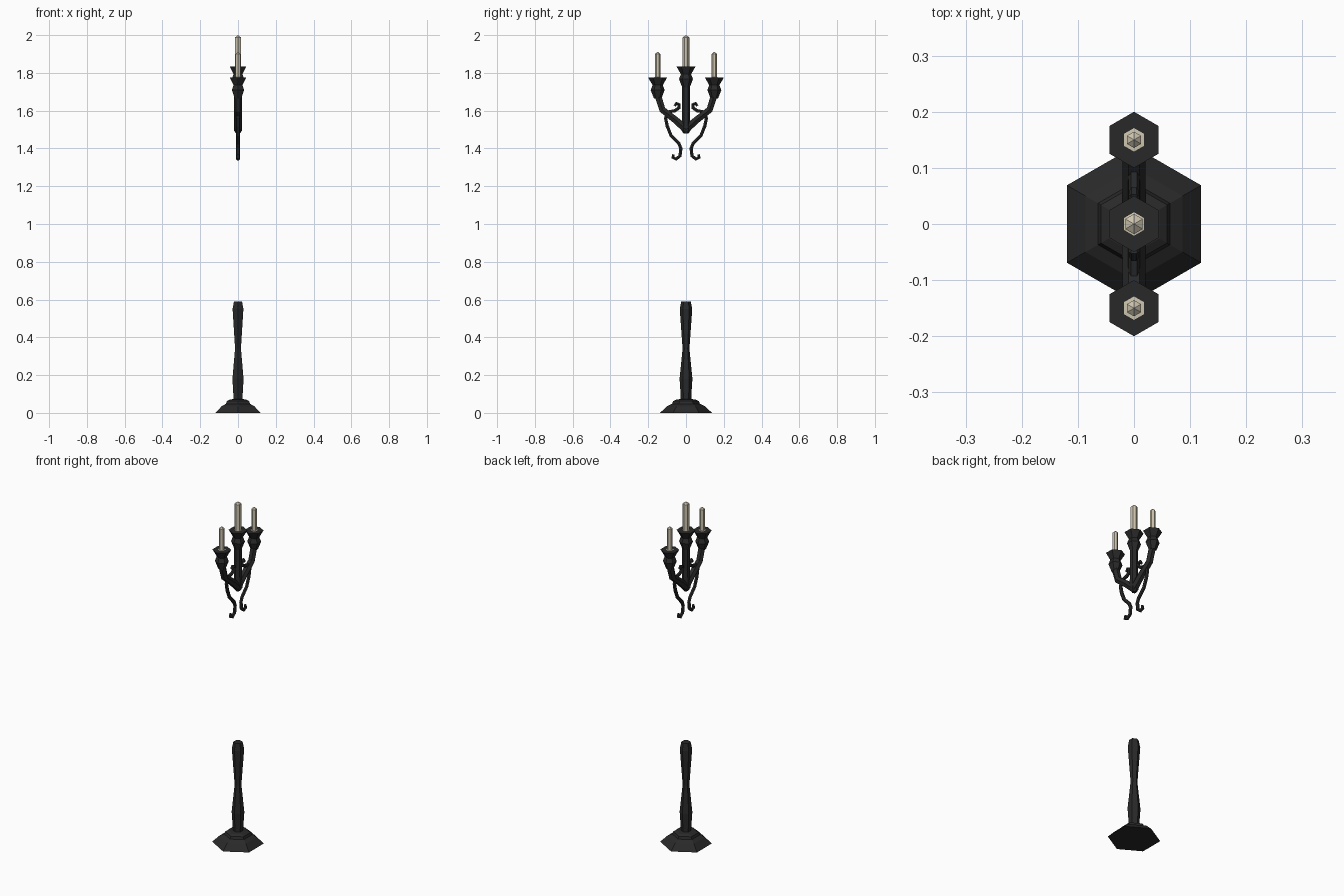
import bpy, bmesh, math
from mathutils import Vector

if "Cube" in bpy.data.objects:
    bpy.data.objects.remove(bpy.data.objects["Cube"])


def material(name, col):
    m = bpy.data.materials.new(name)
    m.diffuse_color = (*col, 1)
    m.use_nodes = True
    m.node_tree.nodes["Principled BSDF"].inputs["Base Color"].default_value = m.diffuse_color
    return m


IRON = material("black_iron", (0.022, 0.022, 0.022))
WAX = material("ivory_wax", (0.62, 0.56, 0.43))


def skin(name, rings, mat):
    """Join rings of points into a closed flat-shaded tube."""
    bm = bmesh.new()
    vs = [[bm.verts.new(p) for p in r] for r in rings]
    n = len(vs[0])
    for a, b in zip(vs, vs[1:]):
        for i in range(n):
            j = (i + 1) % n
            bm.faces.new((a[i], a[j], b[j], b[i]))
    bm.faces.new(vs[0][::-1])
    bm.faces.new(vs[-1])
    bmesh.ops.remove_doubles(bm, verts=bm.verts, dist=1e-5)
    bmesh.ops.recalc_face_normals(bm, faces=bm.faces)
    me = bpy.data.meshes.new(name)
    bm.to_mesh(me)
    bm.free()
    me.materials.append(mat)
    ob = bpy.data.objects.new(name, me)
    bpy.context.collection.objects.link(ob)
    return ob


def lathe(name, profile, mat, y=0, z=0, n=6):
    """Hexagonal turned part with a corner pointing along y."""
    ang = [math.pi / 2 + math.tau * i / n for i in range(n)]
    return skin(name, [[(max(r, 0.0002) * math.cos(a), y + max(r, 0.0002) * math.sin(a), z + h)
                        for a in ang] for r, h in profile], mat)


def tube(name, path, radii, mat, side, n=6):
    """Tube along a (y, z) path, mirrored by side."""
    pts = [Vector((0, side * y, z)) for y, z in path]
    rings = []
    for i, p in enumerate(pts):
        t = (pts[min(i + 1, len(pts) - 1)] - pts[max(i - 1, 0)]).normalized()
        u = Vector((1, 0, 0))
        v = t.cross(u)
        r = radii[i]
        rings.append([p + r * (math.cos(a) * u + math.sin(a) * v)
                      for a in (math.tau * k / n for k in range(n))])
    return skin(name, rings, mat)


# Foot and lower stem
lathe("foot", [(0.138, 0), (0.1, 0.035), (0.074, 0.048), (0.068, 0.062),
               (0.052, 0.07), (0.03, 0.073)], IRON)
lathe("lower_stem", [(0.028, 0.065), (0.028, 0.09), (0.034, 0.18), (0.018, 0.34),
                     (0.033, 0.55), (0.025, 0.59)], IRON)

# Central upper column
lathe("upper_column", [(0.012, 1.478), (0.024, 1.495), (0.021, 1.6), (0.02, 1.73)], IRON)

# Cups with candles: y, rim height, candle radius, candle top
CUP = [(0.02, -0.11), (0.037, -0.066), (0.027, -0.04), (0.05, 0)]
for label, y, rim, r, top in (("centre", 0, 1.833, 0.018, 2.0),
                              ("left", -0.15, 1.775, 0.0145, 1.912),
                              ("right", 0.15, 1.775, 0.0145, 1.912)):
    lathe(label + "_cup", CUP, IRON, y, rim)
    lathe(label + "_candle", [(0.021, rim + 0.0005), (0.021, rim + 0.0015), (r, rim + 0.002),
                              (r, top - 0.012), (0, top)], WAX, y)

# Arms and scrollwork on both sides
ARM = [(0, 1.5), (0.055, 1.55), (0.125, 1.605), (0.15, 1.685)]
SCROLL = [(0.066, 1.368), (0.07, 1.352), (0.053, 1.344), (0.032, 1.36), (0.027, 1.4),
          (0.037, 1.425), (0.08, 1.47), (0.1, 1.52), (0.108, 1.56), (0.095, 1.593),
          (0.058, 1.6), (0.037, 1.615), (0.036, 1.632), (0.05, 1.639), (0.06, 1.625)]
for label, s in (("left", -1), ("right", 1)):
    tube(label + "_arm", ARM, [0.022, 0.021, 0.02, 0.02], IRON, s)
    tube(label + "_scroll", SCROLL, [0.008] + [0.01] * 13 + [0.008], IRON, s)
